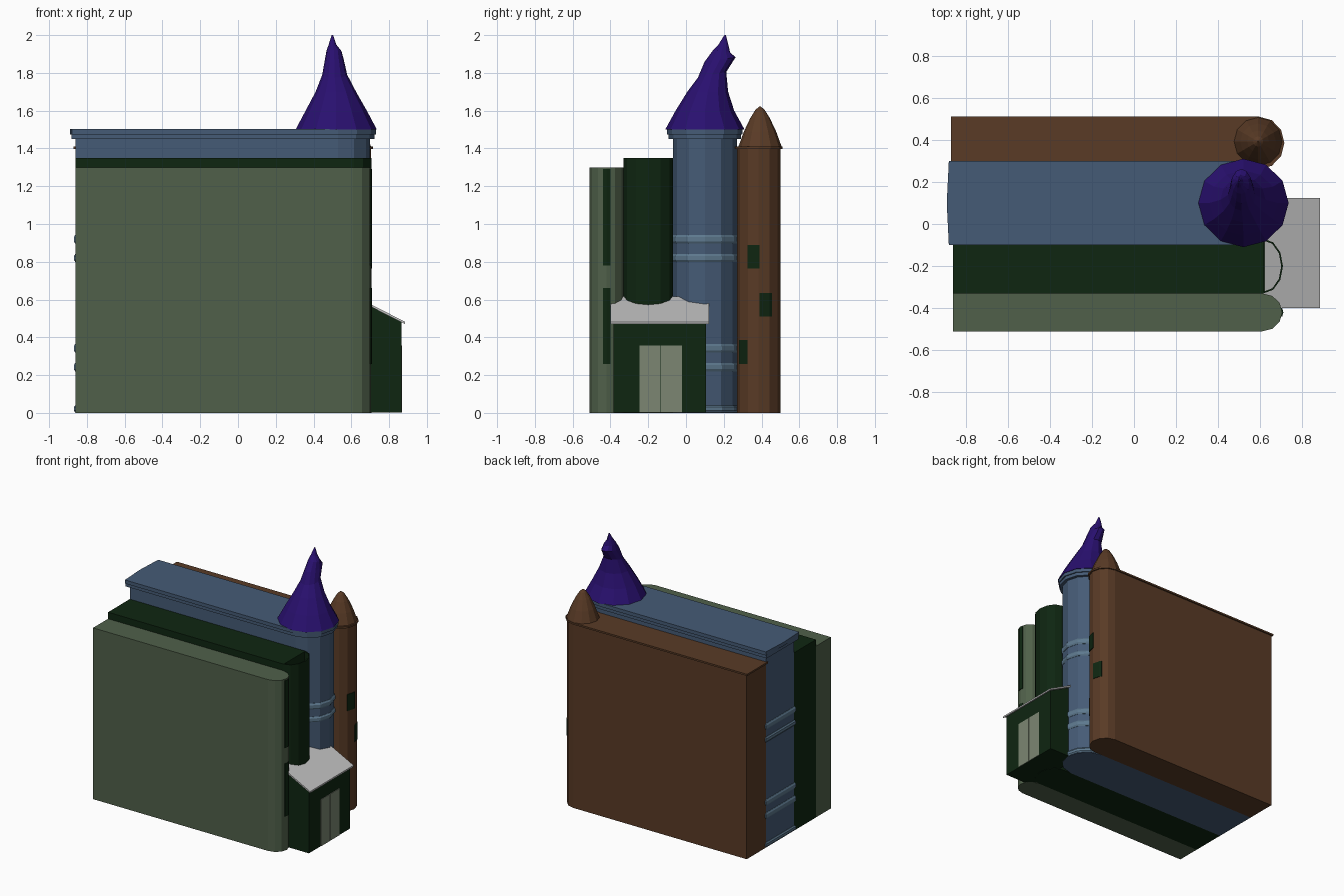
import bpy
import bmesh
from math import sin, cos, pi
from mathutils import Matrix

cube = bpy.data.objects.get("Cube")
if cube:
    bpy.data.objects.remove(cube)


def material(name, rgb):
    m = bpy.data.materials.new(name)
    m.use_nodes = True
    m.diffuse_color = (*rgb, 1)
    m.node_tree.nodes["Principled BSDF"].inputs["Base Color"].default_value = (*rgb, 1)
    return m


SAGE = material("sage green", (0.08, 0.118, 0.068))
DARK = material("dark green", (0.0045, 0.019, 0.0055))
BLUE = material("slate blue", (0.06, 0.105, 0.18))
BAND = material("pale blue", (0.11, 0.19, 0.27))
BROWN = material("brown", (0.1, 0.043, 0.019))
PURPLE = material("purple", (0.022, 0.005, 0.16))
GREY = material("light grey", (0.55, 0.55, 0.55))
DOOR = material("grey green", (0.2, 0.24, 0.17))


def finish(name, bm, mat):
    bmesh.ops.recalc_face_normals(bm, faces=bm.faces)
    mesh = bpy.data.meshes.new(name)
    bm.to_mesh(mesh)
    bm.free()
    mesh.materials.append(mat)
    obj = bpy.data.objects.new(name, mesh)
    bpy.context.collection.objects.link(obj)
    return obj


def loft(name, rings, mat, caps=True):
    """Skin a stack of equal-length point rings."""
    bm = bmesh.new()
    rows = [[bm.verts.new(p) for p in ring] for ring in rings]
    n = len(rows[0])
    for a, b in zip(rows, rows[1:]):
        for i in range(n):
            j = (i + 1) % n
            bm.faces.new((a[i], a[j], b[j], b[i]))
    if caps:
        bm.faces.new(rows[0])
        bm.faces.new(rows[-1])
    return finish(name, bm, mat)


def prism(name, outline, z0, z1, mat):
    return loft(name, [[(x, y, z) for x, y in outline] for z in (z0, z1)], mat)


def spine(y0, y1, x, depth, grow=0.0, n=6):
    """Rounded spine running from the low y edge to the high y edge."""
    mid, half = (y0 + y1) / 2, (y1 - y0) / 2 + grow
    return [(x + (depth + grow) * cos(a), mid + half * sin(a))
            for a in (-pi / 2 + pi * i / n for i in range(n + 1))]


def book(y0, y1, x, depth, grow=0.0, bulge=0.0):
    back = -0.86 - grow
    return spine(y0, y1, x, depth, grow) + [
        (back + bulge, y1 + grow), (back, (y0 + y1) / 2), (back + bulge, y0 - grow)]


def window(name, curve, a, b, z0, z1):
    """Thin plate that follows a spine between two y values."""
    def at(y):
        for (xa, ya), (xb, yb) in zip(curve, curve[1:]):
            if ya <= y <= yb:
                return (xa + (xb - xa) * (y - ya) / (yb - ya), y)
    pts = [at(a)] + [p for p in curve if a < p[1] < b] + [at(b)]
    prism(name, [(x + 0.005, y) for x, y in pts] +
          [(x - 0.003, y) for x, y in reversed(pts)], z0, z1, DARK)


# Four books standing side by side
sage = (-0.51, -0.33, 0.61, 0.095)
dark = (-0.33, -0.07, 0.615, 0.093)
blue = (-0.07, 0.27, 0.53, 0.17)
brown = (0.27, 0.50, 0.595, 0.11)
prism("sage_book", book(*sage), 0, 1.3, SAGE)
prism("blue_book", book(*blue), 0, 1.5, BLUE)
prism("brown_book", book(*brown), 0, 1.405, BROWN)
prism("brown_book_lip", book(*brown, grow=0.01), 1.397, 1.41, BROWN)

# Dark book has a solid block and a hollow spine, open at the top
prism("dark_book", [(-0.86, -0.33), (0.615, -0.33), (0.615, -0.07), (-0.86, -0.07)],
      0, 1.35, DARK)
outer, inner = spine(*dark), spine(*dark, grow=-0.008)
prism("dark_book_spine", outer + inner[::-1], 0, 1.35, DARK)
prism("dark_book_spine_base", outer, 0, 0.01, DARK)

# Cornice and raised bands on the blue book
prism("cornice_lower", book(*blue, grow=0.022), 1.45, 1.478, BLUE)
prism("cornice_upper", book(*blue, grow=0.03, bulge=0.01), 1.475, 1.502, BLUE)
for i, (z0, z1) in enumerate([(0.003, 0.04), (0.22, 0.265), (0.32, 0.365),
                              (0.8, 0.84), (0.897, 0.942)]):
    rings = [[(x, y, z0 + (z1 - z0) * t) for x, y in book(*blue, grow=g)]
             for t, g in ((0, 0.002), (0.25, 0.009), (0.75, 0.009), (1, 0.002))]
    loft(f"spine_band_{i + 1}", rings, BAND)

# Windows
for i, (z0, z1) in enumerate([(0.26, 0.66), (0.78, 1.29)]):
    window(f"tall_window_{i + 1}", spine(*sage), -0.44, -0.4, z0, z1)
for i, (a, b, z) in enumerate([(0.28, 0.325, 0.26), (0.39, 0.455, 0.51), (0.325, 0.39, 0.765)]):
    window(f"small_window_{i + 1}", spine(*brown), a, b, z, z + 0.125)


# Roofs: rings of (centre x, centre y, z, radius x, radius y, tilt towards the back)
def roof(name, rows, mat, n=12):
    rings = []
    for cx, cy, z, rx, ry, tilt in rows:
        turn = [2 * pi * i / n for i in range(n)]
        rings.append([(cx + rx * cos(a), cy + ry * sin(a), z + tilt * sin(a)) for a in turn])
    loft(name, rings, mat)


roof("bent_hat_roof", [
    (0.52, 0.1, 1.5, 0.215, 0.21, 0),
    (0.52, 0.1, 1.6, 0.162, 0.155, 0),
    (0.518, 0.115, 1.7, 0.107, 0.108, 0),
    (0.512, 0.138, 1.79, 0.066, 0.075, 0.015),
    (0.51, 0.18, 1.87, 0.05, 0.082, 0.012),
    (0.508, 0.188, 1.915, 0.04, 0.045, -0.005),
    (0.5, 0.198, 1.95, 0.02, 0.026, 0),
    (0.5, 0.207, 2.0, 0.004, 0.004, 0)], PURPLE)
roof("turret_roof", [(0.59, 0.392, z, r, r, 0) for z, r in (
    (1.4, 0.118), (1.49, 0.085), (1.56, 0.052), (1.605, 0.024), (1.622, 0.003))], BROWN)


# Porch with a sloping roof and double doors
def side_profile(name, outline, y0, y1, mat):
    return loft(name, [[(x, y, z) for x, z in outline] for y in (y0, y1)], mat)


side_profile("porch", [(0.63, 0.002), (0.865, 0.002), (0.865, 0.48), (0.63, 0.6)],
             -0.385, 0.105, DARK)
side_profile("porch_roof", [(0.62, 0.604), (0.885, 0.47), (0.885, 0.482), (0.62, 0.617)],
             -0.4, 0.123, GREY)
for side, y in (("right", -0.245), ("left", -0.132)):
    bm = bmesh.new()
    size = Matrix.Diagonal((0.006, 0.11, 0.355, 1))
    bmesh.ops.create_cube(bm, size=1,
                          matrix=Matrix.Translation((0.866, y + 0.055, 0.1805)) @ size)
    finish(f"door_{side}", bm, DOOR)
